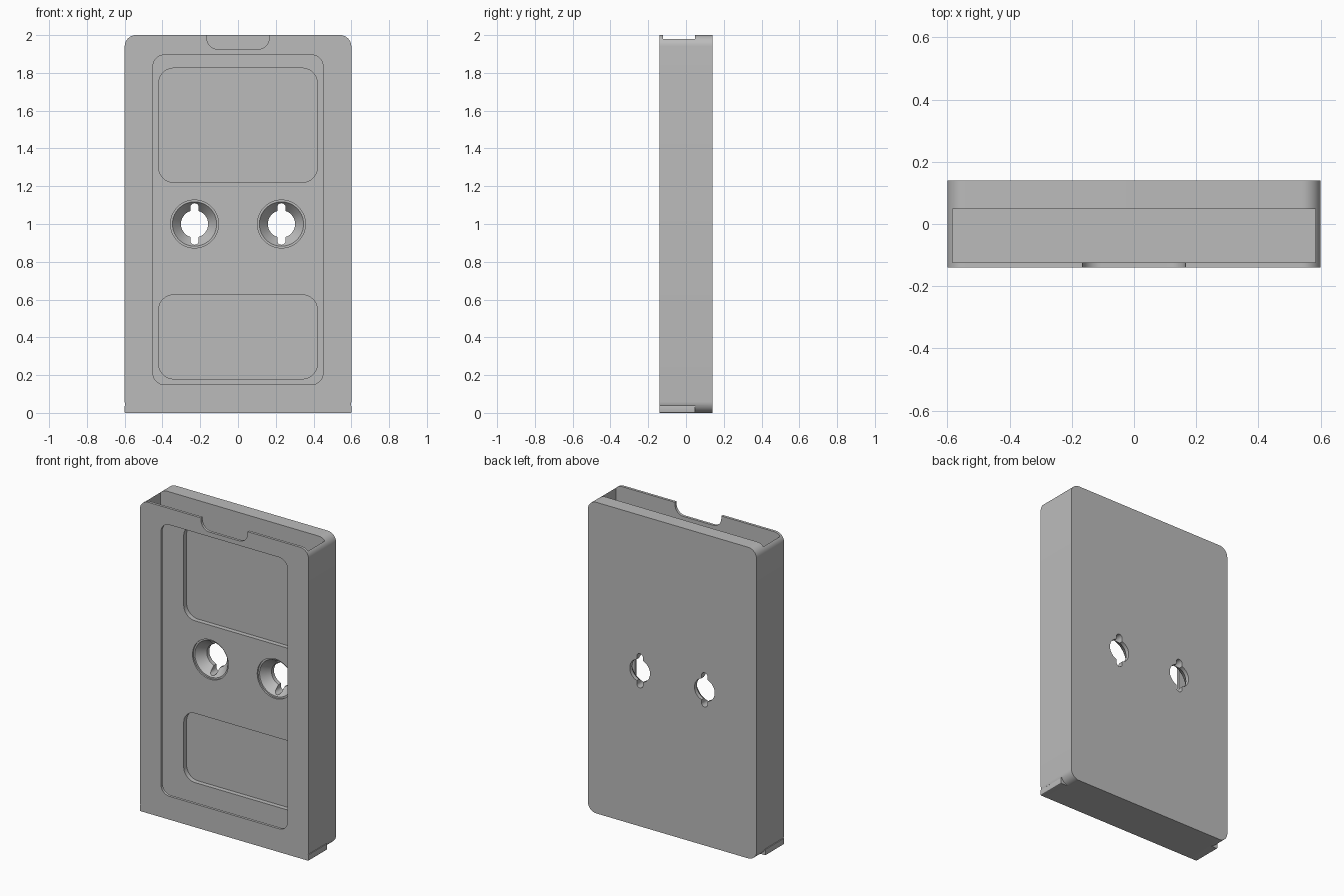
import bpy, bmesh, math
from mathutils import Vector

cube = bpy.data.objects.get("Cube")
if cube:
    bpy.data.objects.remove(cube, do_unlink=True)

grey = bpy.data.materials.new("light grey")
grey.use_nodes = True
grey.diffuse_color = (0.5, 0.5, 0.5, 1)
grey.node_tree.nodes["Principled BSDF"].inputs["Base Color"].default_value = (0.5, 0.5, 0.5, 1)


def finish(name, bm):
    bmesh.ops.recalc_face_normals(bm, faces=bm.faces)
    mesh = bpy.data.meshes.new(name)
    bm.to_mesh(mesh)
    bm.free()
    mesh.materials.append(grey)
    obj = bpy.data.objects.new(name, mesh)
    bpy.context.collection.objects.link(obj)
    return obj


def plate(name, x0, x1, z0, z1, y0, y1, r=0.0, steps=10):
    """Rounded rectangle in the xz plane, extruded along y."""
    bm = bmesh.new()
    corners = [(x1 - r, z1 - r), (x0 + r, z1 - r), (x0 + r, z0 + r), (x1 - r, z0 + r)]
    n = steps if r else 0
    verts = []
    for quarter, (cx, cz) in enumerate(corners):
        for i in range(n + 1):
            a = math.pi / 2 * (quarter + i / max(n, 1))
            verts.append(bm.verts.new((cx + r * math.cos(a), y0, cz + r * math.sin(a))))
    face = bm.faces.new(verts)
    ext = bmesh.ops.extrude_face_region(bm, geom=[face], use_keep_orig=True)
    moved = [g for g in ext["geom"] if isinstance(g, bmesh.types.BMVert)]
    bmesh.ops.translate(bm, verts=moved, vec=(0, y1 - y0, 0))
    return finish(name, bm)


def lathe(name, x, z, profile, segments=64):
    """Spin (radius, y) points around an axis parallel to y."""
    bm = bmesh.new()
    verts = [bm.verts.new((x + r, y, z)) for r, y in profile]
    edges = [bm.edges.new(pair) for pair in zip(verts, verts[1:])]
    bmesh.ops.spin(bm, geom=verts + edges, cent=Vector((x, 0, z)), axis=(0, 1, 0),
                   angle=math.tau, steps=segments)
    bmesh.ops.remove_doubles(bm, verts=bm.verts, dist=1e-5)
    return finish(name, bm)


def combine(target, tool, operation="DIFFERENCE"):
    mod = target.modifiers.new("combine", "BOOLEAN")
    mod.operation = operation
    mod.solver = "EXACT"
    mod.object = tool
    bpy.context.view_layer.objects.active = target
    bpy.ops.object.modifier_apply(modifier=mod.name)
    bpy.data.objects.remove(tool, do_unlink=True)


FRONT, BACK = -0.14, 0.14
INNER_FRONT, INNER_BACK = -0.123, 0.048

# Rounded body with a square-cornered lip along the bottom front
holder = plate("holder_body", -0.6, 0.6, 0, 2, FRONT, BACK, 0.06)
lip = plate("bottom_lip", -0.6, 0.6, 0, 0.04, FRONT, INNER_BACK, 0.004, 3)
combine(holder, lip, "UNION")

# Slot open at the top
combine(holder, plate("slot", -0.584, 0.584, 0.04, 2.2, INNER_FRONT, INNER_BACK))

# Front window and thumb notch
combine(holder, plate("window", -0.45, 0.45, 0.15, 1.895, -0.2, -0.06, 0.06))
combine(holder, plate("thumb_notch", -0.165, 0.165, 1.925, 2.2, -0.2, -0.06, 0.06))

# Shallow pockets in the back panel
for name, low, high in (("upper_pocket", 1.22, 1.825), ("lower_pocket", 0.18, 0.625)):
    combine(holder, plate(name, -0.42, 0.42, low, high, 0, 0.078, 0.08))

# Countersunk holes with vertical slots
for x in (-0.23, 0.23):
    combine(holder, lathe("countersink", x, 1, [
        (0, 0), (0.127, 0), (0.127, 0.058), (0.117, 0.058),
        (0.072, 0.115), (0.072, 0.2), (0, 0.2)]))
    combine(holder, plate("hole_slot", x - 0.022, x + 0.022, 0.89, 1.11, 0, 0.2, 0.0219, 8))

# Smooth the rounded corners, keep edges sharp
bpy.ops.object.select_all(action="DESELECT")
holder.select_set(True)
bpy.context.view_layer.objects.active = holder
bpy.ops.object.shade_smooth_by_angle(angle=math.radians(30))
